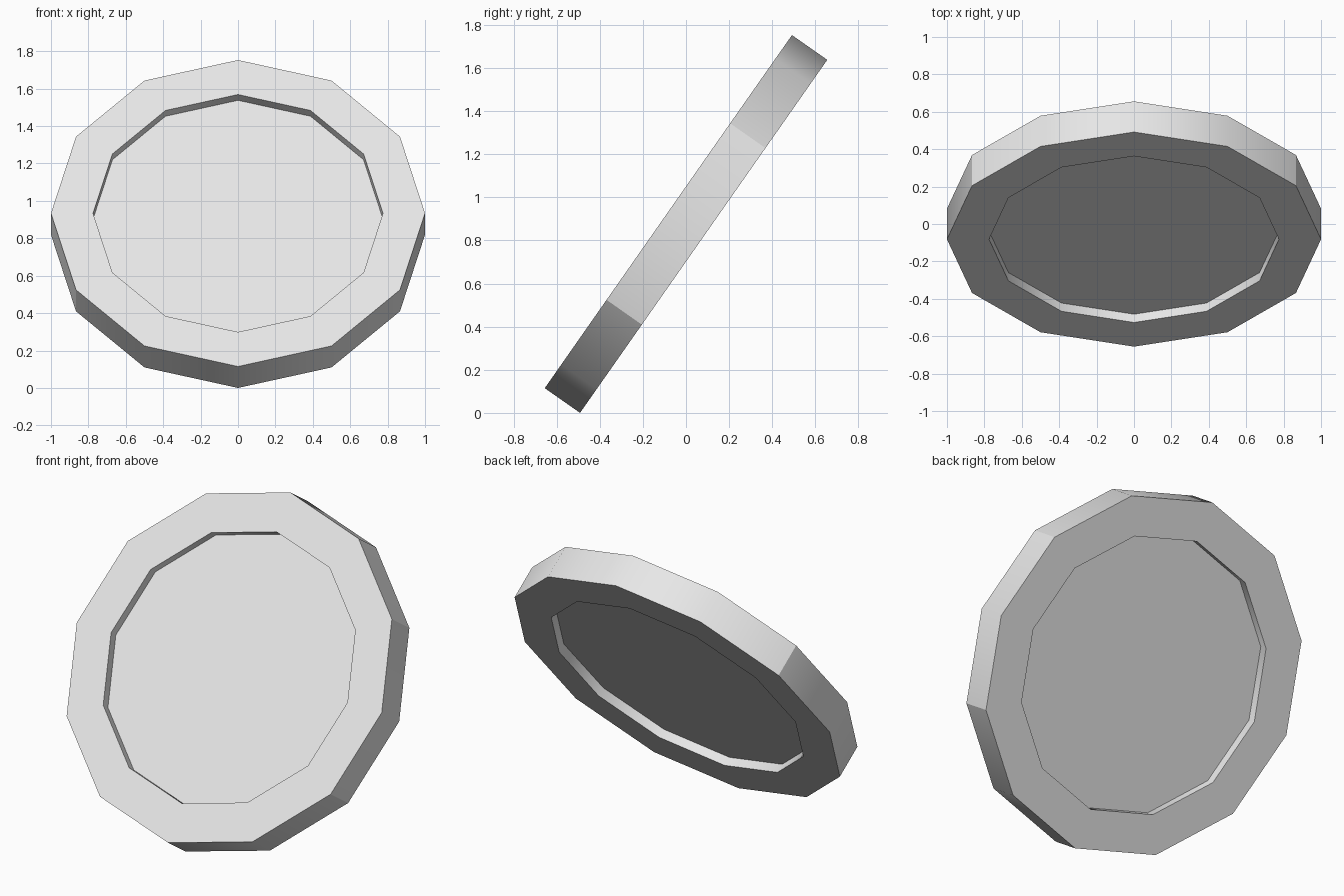
import bpy, bmesh, math
from mathutils import Matrix

cube = bpy.data.objects.get("Cube")
if cube:
    bpy.data.objects.remove(cube, do_unlink=True)

SIDES, RADIUS, THICK = 12, 1.0, 0.2
INNER, DEPTH = 0.775, 0.054
TILT = math.radians(55)

# Single grey material
grey = bpy.data.materials.new("light grey")
grey.use_nodes = True
grey.diffuse_color = (0.8, 0.8, 0.8, 1)
grey.node_tree.nodes["Principled BSDF"].inputs["Base Color"].default_value = (0.8, 0.8, 0.8, 1)

# Twelve-sided disc
bm = bmesh.new()
bmesh.ops.create_cone(bm, cap_ends=True, segments=SIDES,
                      radius1=RADIUS, radius2=RADIUS, depth=THICK)
caps = [f for f in bm.faces if abs(f.normal.z) > 0.9]

# Raised border on both sides, with straight-walled recesses
border = (RADIUS - INNER) * math.cos(math.pi / SIDES)
bmesh.ops.inset_individual(bm, faces=caps, thickness=border, use_even_offset=True)
bmesh.ops.inset_individual(bm, faces=caps, thickness=0, depth=-DEPTH)
bm.normal_update()

# Smooth walls, creased at the flat faces and at four rim corners
for f in bm.faces:
    f.smooth = True
for e in bm.edges:
    a, b = e.verts
    upright = abs(a.co.z - b.co.z) > 0.01
    corner = abs(abs(a.co.x) - RADIUS * math.cos(math.pi / 6)) < 0.01
    e.smooth = upright and not corner
    if not upright and all(abs(f.normal.z) > 0.9 for f in e.link_faces):
        e.smooth = True

# Lean the disc back and rest it on the ground
height = RADIUS * math.sin(TILT) + THICK / 2 * math.cos(TILT)
bm.transform(Matrix.Translation((0, 0, height)) @ Matrix.Rotation(TILT, 4, 'X'))

mesh = bpy.data.meshes.new("tilted_disc")
bm.to_mesh(mesh)
bm.free()
mesh.materials.append(grey)
disc = bpy.data.objects.new("tilted_disc", mesh)
bpy.context.collection.objects.link(disc)
